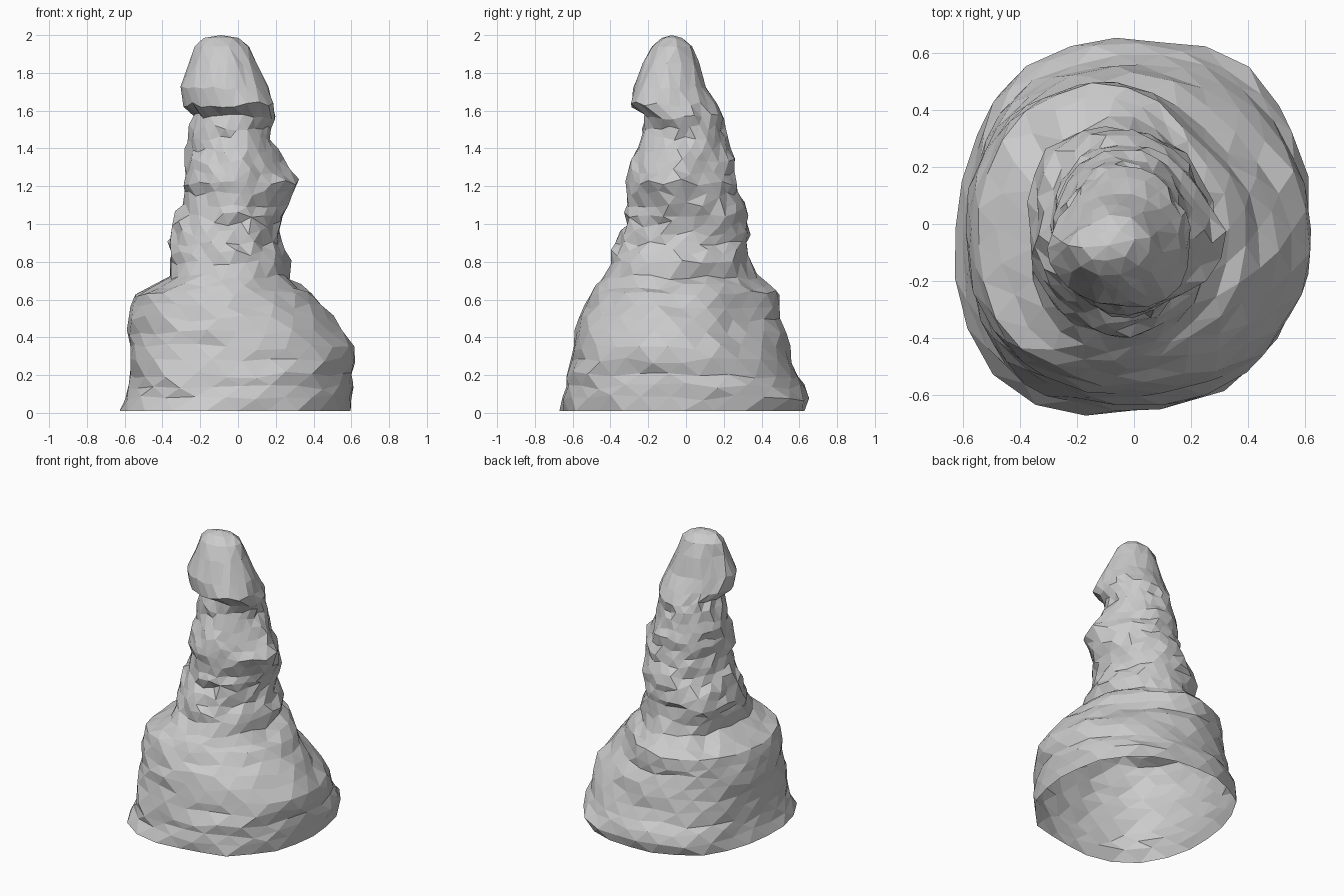
import bpy, bmesh, math, random
from mathutils import Vector, noise

cube = bpy.data.objects.get("Cube")
if cube:
    bpy.data.objects.remove(cube, do_unlink=True)
random.seed(7)

stone = bpy.data.materials.new("grey_stone")
stone.use_nodes = True
grey = (0.6, 0.6, 0.6, 1)
stone.diffuse_color = grey
stone.node_tree.nodes["Principled BSDF"].inputs["Base Color"].default_value = grey

# Height, left/right reach, front/back reach
PROFILE = [
    (0.01, -.61, .61, -.65, .62), (0.08, -.58, .61, -.64, .65),
    (0.20, -.56, .60, -.62, .60), (0.35, -.58, .62, -.59, .54),
    (0.50, -.58, .51, -.56, .51), (0.63, -.56, .39, -.51, .49),
    (0.67, -.47, .33, -.48, .45), (0.72, -.37, .28, -.44, .37),
    (0.80, -.36, .27, -.39, .35), (0.90, -.36, .23, -.37, .33),
    (1.00, -.34, .23, -.31, .33), (1.10, -.29, .24, -.31, .31),
    (1.22, -.28, .24, -.32, .27), (1.33, -.28, .20, -.29, .25),
    (1.45, -.26, .18, -.23, .22), (1.57, -.25, .18, -.21, .19),
    (1.63, -.29, .18, -.28, .16), (1.72, -.30, .16, -.28, .11),
    (1.85, -.26, .10, -.23, .07), (1.94, -.23, .06, -.18, .03),
    (1.985, -.18, .01, -.13, -.02),
]
# Local swells and hollows: direction in degrees, height, spread, amount
BULGES = [
    (225, 0.00, 0.9, .09), (135, 0.10, 0.6, .05),     # spreading foot
    (45, 0.05, 0.3, .04), (315, 0.25, 0.4, .02),
    (45, 0.50, 0.3, -.09),                            # hollow back left shoulder
    (135, 0.92, 0.14, .05), (-6, 1.23, 0.2, .085),    # crags on the spire
    (315, 1.62, 0.1, .05), (135, 1.80, 0.3, -.04),    # skewed head
]
SIDES = 24


def levels():
    """Profile rows with a halfway row added on the taller bands."""
    for a, b in zip(PROFILE, PROFILE[1:]):
        yield a
        if b[0] - a[0] > 0.09 and a[0] < 1.6:
            yield tuple((p + q) / 2 for p, q in zip(a, b))
    yield PROFILE[-1]


def ring_point(row, angle):
    z, x0, x1, y0, y1 = row
    c, s = math.cos(angle), math.sin(angle)
    p = Vector(((x0 + x1) / 2 + c * (x1 - x0) / 2,
                (y0 + y1) / 2 + s * (y1 - y0) / 2, z))
    # Layered ledges and chipped facets
    ledge = noise.noise(Vector((c * 1.5, s * 1.5, z * 14))) * 0.022
    offset = (ledge + random.uniform(-.011, .011)) * (0.4 if z > 1.6 else 1)
    for direction, height, spread, amount in BULGES:
        facing = max(0, math.cos(angle - math.radians(direction))) ** 8
        offset += amount * facing * max(0, 1 - abs(z - height) / spread)
    p += Vector((c, s, 0)) * offset
    if 0.05 < z < 1.9:
        p.z += random.uniform(-.018, .018)
    return p


# Rock shell, open underneath
bm = bmesh.new()
rings = []
for k, row in enumerate(levels()):
    turn = 0.5 * (k % 2)
    rings.append([bm.verts.new(ring_point(row, 2 * math.pi * (i + turn) / SIDES))
                  for i in range(SIDES)])
for k, (low, high) in enumerate(zip(rings, rings[1:])):
    for i in range(SIDES):
        j = (i + 1) % SIDES
        if k % 2:
            bm.faces.new((low[i], high[j], high[i]))
            bm.faces.new((low[i], low[j], high[j]))
        else:
            bm.faces.new((low[i], low[j], high[i]))
            bm.faces.new((low[j], high[j], high[i]))

# Rounded summit
tip = bm.verts.new((-0.09, -0.075, 2.0))
for i in range(SIDES):
    bm.faces.new((rings[-1][i], rings[-1][(i + 1) % SIDES], tip))

# Merge crowded points on the narrow spire into larger facets
bmesh.ops.remove_doubles(bm, verts=[v for v in bm.verts if v.co.z > 0.7], dist=0.045)

mesh = bpy.data.meshes.new("rock_spire")
bm.to_mesh(mesh)
bm.free()
mesh.materials.append(stone)
spire = bpy.data.objects.new("rock_spire", mesh)
bpy.context.collection.objects.link(spire)
